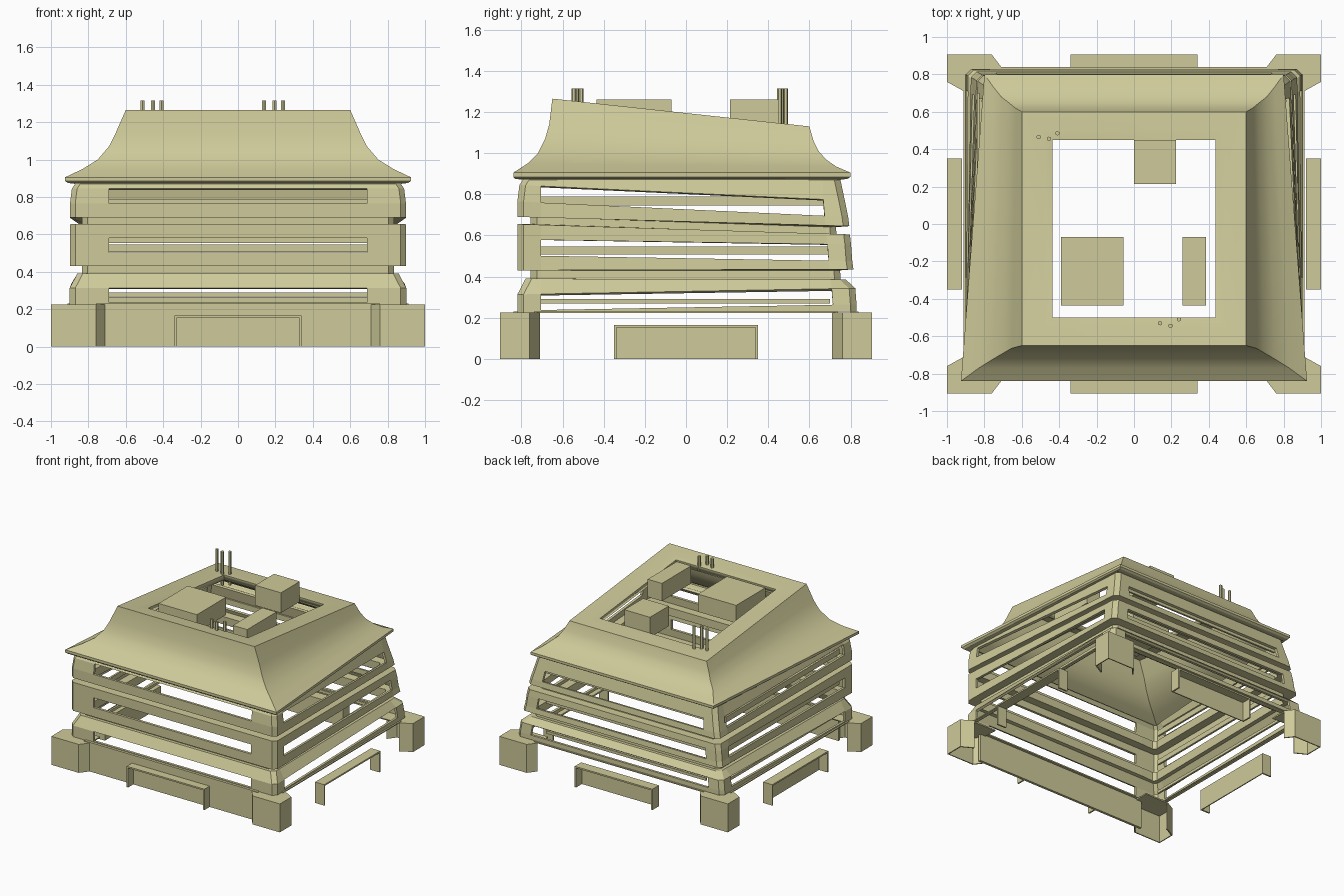
import bpy, bmesh, math
from mathutils import Matrix, Vector

cube = bpy.data.objects.get("Cube")
if cube:
    bpy.data.objects.remove(cube, do_unlink=True)

stone = bpy.data.materials.new("pale_olive_stone")
stone.use_nodes = True
colour = (0.62, 0.59, 0.32, 1)
stone.diffuse_color = colour
stone.node_tree.nodes["Principled BSDF"].inputs["Base Color"].default_value = colour


def finish(name, bm, thickness=0, smooth=False):
    bmesh.ops.recalc_face_normals(bm, faces=bm.faces)
    mesh = bpy.data.meshes.new(name)
    bm.to_mesh(mesh)
    bm.free()
    mesh.materials.append(stone)
    obj = bpy.data.objects.new(name, mesh)
    bpy.context.collection.objects.link(obj)
    if thickness:
        mod = obj.modifiers.new("thickness", 'SOLIDIFY')
        mod.thickness = thickness
        mod.offset = -1
    if smooth:
        bpy.ops.object.select_all(action='DESELECT')
        obj.select_set(True)
        bpy.context.view_layer.objects.active = obj
        bpy.ops.object.shade_smooth_by_angle(angle=math.radians(25))
    return obj


def add_box(bm, low, high, turn=Matrix()):
    low, high = Vector(low), Vector(high)
    size = high - low
    matrix = turn @ Matrix.Translation((low + high) / 2) @ Matrix.Diagonal((*size, 1))
    bmesh.ops.create_cube(bm, size=1, matrix=matrix)


def box(name, low, high):
    bm = bmesh.new()
    add_box(bm, low, high)
    return finish(name, bm)


def loft(rings, is_open=lambda level, i: False):
    bm = bmesh.new()
    rows = [[bm.verts.new(p) for p in ring] for ring in rings]
    n = len(rows[0])
    for level, (a, b) in enumerate(zip(rows, rows[1:])):
        for i in range(n):
            if not is_open(level, i):
                j = (i + 1) % n
                bm.faces.new((a[i], a[j], b[j], b[i]))
    return bm


# Walls: one ring per level, with a cut corner and slot ends on every side
levels = [  # inset, height at front, height at back
    (0, .225, .23), (0, .235, .265), (0, .313, .343), (.04, .39, .385),
    (.065, .39, .385), (.065, .43, .43), (0, .43, .435),
    (0, .503, .475), (0, .58, .555), (0, .655, .605),
    (.065, .655, .605), (.065, .69, .64), (0, .69, .645),
    (0, .765, .69), (.01, .845, .77), (.03, .875, .875)]
slot_levels = (1, 7, 13)


def wall_ring(inset, z_front, z_back):
    t = (z_front - .225) / .65
    front, back = -.82 + inset, .83 - .05 * t - inset
    xf, xb = .9 - inset, .9 - .09 * t - inset
    corners = [Vector(p) for p in ((-xf, front), (xf, front), (xb, back), (-xb, back))]
    points = []
    for k in range(4):
        a, b = corners[k], corners[(k + 1) % 4]
        length = (b - a).length
        slot = (.21 if k == 0 else .12 if k == 2 else .115) - inset
        for d in (.03, slot, length - slot, length - .03):
            p = a.lerp(b, d / length)
            z = z_front + (z_back - z_front) * (p.y - front) / (back - front)
            points.append((p.x, p.y, z))
    return points


bm = loft([wall_ring(*lv) for lv in levels], lambda lv, i: lv in slot_levels and i % 4 == 1)
finish("slotted_walls", bm, .02)

# Level bars behind the back and right slots
for low, high in ((.268, .29), (.507, .546), (.746, .79)):
    box("right_slot_bar", (-.84, -.72, low), (-.825, .7, high))
    box("back_slot_bar", (-.7, .735, low), (.7, .75, high))

# Flared roof with sloping top frame
roof_levels = [  # front half width, back half width, front y, back y, front z, back z
    (.87, .78, -.79, .75, .87, .87), (.91, .79, -.83, .785, .875, .875),
    (.925, .80, -.84, .80, .885, .885), (.925, .80, -.84, .80, .905, .905),
    (.83, .75, -.77, .73, .95, .935), (.75, .71, -.72, .68, 1.0, .97),
    (.69, .665, -.685, .645, 1.07, 1.01), (.655, .635, -.665, .62, 1.14, 1.06),
    (.6, .6, -.65, .6, 1.265, 1.13), (.49, .49, -.55, .5, 1.25, 1.137),
    (.437, .437, -.5, .45, 1.235, 1.135), (.437, .437, -.5, .45, 1.195, 1.095)]
rings = [[(-wf, f, zf), (wf, f, zf), (wb, b, zb), (-wb, b, zb)]
         for wf, wb, f, b, zf, zb in roof_levels]
finish("flared_roof", loft(rings), .01, True)

# Rooftop units
box("large_roof_unit", (-.39, -.435, 1.12), (-.055, -.07, 1.26))
box("rear_roof_unit", (0, .215, 1.1), (.225, .45, 1.26))
box("narrow_roof_unit", (.26, -.435, 1.12), (.385, -.07, 1.26))

# Vent pipes in two clusters
for x, y, base in ((-.51, .465, 1.05), (-.455, .455, 1.05), (-.41, .485, 1.05),
                   (.14, -.53, 1.2), (.195, -.545, 1.2), (.24, -.51, 1.2)):
    bm = bmesh.new()
    bmesh.ops.create_cone(bm, cap_ends=True, segments=6, radius1=.012, radius2=.012,
                          depth=1.315 - base,
                          matrix=Matrix.Translation((x, y, (base + 1.315) / 2)))
    finish("vent_pipe", bm)

# Corner piers, hollow underneath
outline = [(.91, .71), (1, .76), (1, .905), (.76, .905), (.71, .84)]
for sx in (-1, 1):
    for sy in (-1, 1):
        bm = bmesh.new()
        low = [bm.verts.new((x * sx, y * sy, 0)) for x, y in outline]
        top = [bm.verts.new((x * sx, y * sy, .225)) for x, y in outline]
        inner = bm.verts.new((.71 * sx, .71 * sy, .225))
        for i in range(len(outline) - 1):
            bm.faces.new((low[i], low[i + 1], top[i + 1], top[i]))
        bm.faces.new(top + [inner])
        finish("corner_pier", bm, .01)

# Front base wall and thin sill ledges on the other sides
box("front_base_wall", (-.76, -.84, 0), (.76, -.82, .23))
box("back_sill", (-.74, .80, .222), (.74, .84, .23))
for s in (-1, 1):
    box("side_sill", (s * .9 - .012, -.74, .222), (s * .9 + .012, .74, .23))

# Entrance canopies: a top and two legs, most with a recessed panel
for side, angle, reach, panel in (("front", 0, .905, True), ("left", 90, 1.0, False),
                                  ("back", 180, .905, True), ("right", 270, 1.0, True)):
    turn = Matrix.Rotation(math.radians(angle), 4, 'Z')
    bm = bmesh.new()
    inner = -reach + .08
    half = .34 if side in ("front", "back") else .35
    add_box(bm, (-half, -reach, .153), (half, inner, .165), turn)
    for s in (-1, 1):
        x = s * (half - .006)
        add_box(bm, (x - .006, -reach, 0), (x + .006, inner, .153), turn)
    if panel:
        add_box(bm, (-half, inner - .008, 0), (half, inner, .153), turn)
    finish(side + "_canopy", bm)
